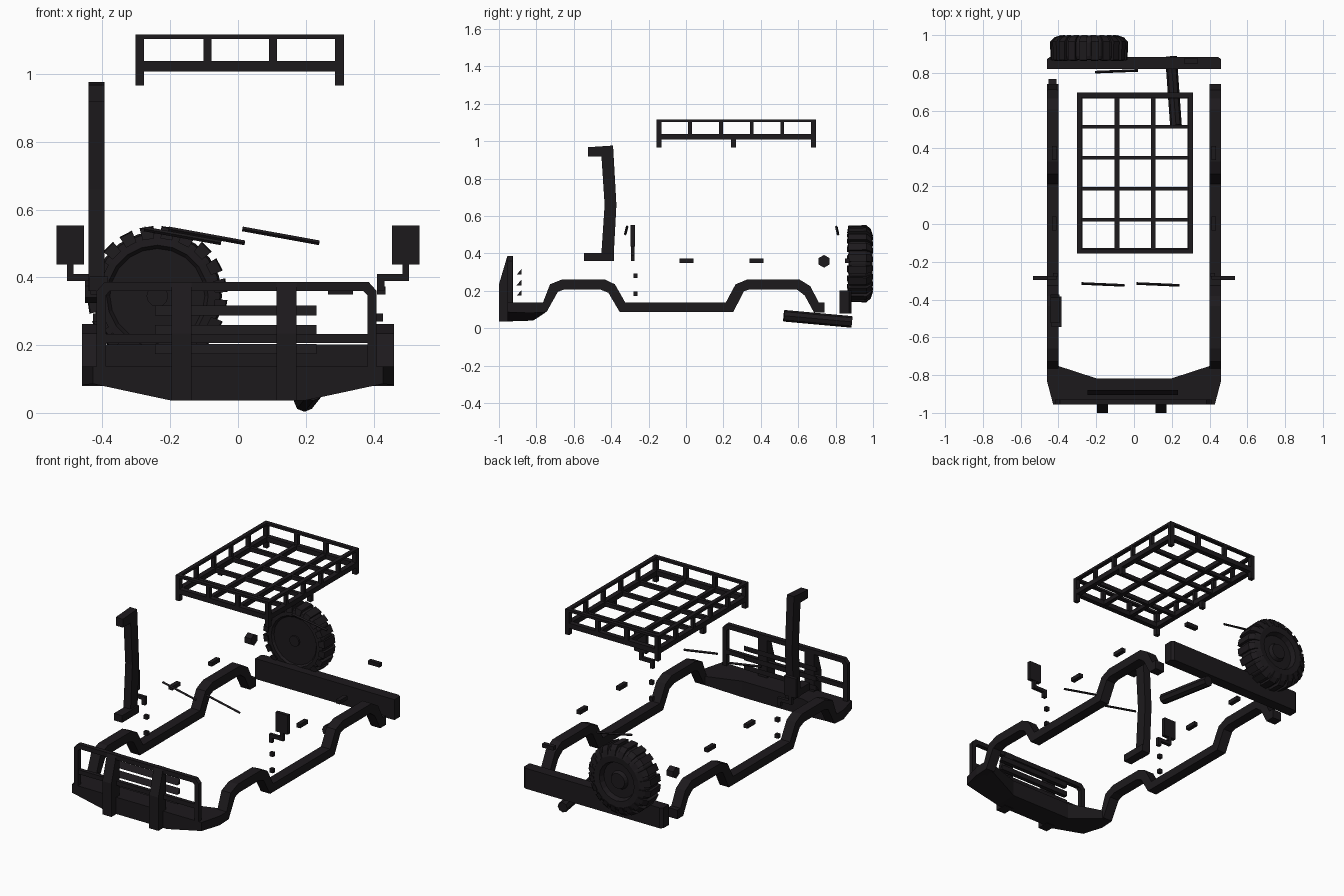
import bpy, bmesh, math
from mathutils import Vector, Matrix

mat = bpy.data.materials.new("black_trim")
mat.diffuse_color = (0.012, 0.010, 0.012, 1)


def finish(bm, name):
    bmesh.ops.recalc_face_normals(bm, faces=bm.faces)
    me = bpy.data.meshes.new(name)
    bm.to_mesh(me)
    bm.free()
    me.materials.append(mat)
    ob = bpy.data.objects.new(name, me)
    bpy.context.collection.objects.link(ob)
    return ob


def add_box(bm, x0, x1, y0, y1, z0, z1):
    m = Matrix.Translation(((x0 + x1) / 2, (y0 + y1) / 2, (z0 + z1) / 2))
    bmesh.ops.create_cube(bm, size=1, matrix=m @ Matrix.Diagonal((x1 - x0, y1 - y0, z1 - z0, 1)))


def boxes(name, *dims):
    bm = bmesh.new()
    for d in dims:
        add_box(bm, *d)
    return finish(bm, name)


def loft(name, rings, closed=False):
    bm = bmesh.new()
    vs = [[bm.verts.new(p) for p in r] for r in rings]
    n = len(vs[0])
    for a, b in zip(vs, vs[1:] + (vs[:1] if closed else [])):
        for i in range(n):
            bm.faces.new((a[i], a[(i + 1) % n], b[(i + 1) % n], b[i]))
    if not closed:
        bm.faces.new(vs[0])
        bm.faces.new(vs[-1])
    return finish(bm, name)


def prism(name, pts, axis, a, b):
    put = {"x": lambda p, t: (t, p[0], p[1]), "y": lambda p, t: (p[0], t, p[1]),
           "z": lambda p, t: (p[0], p[1], t)}[axis]
    return loft(name, [[put(p, t) for p in pts] for t in (a, b)])


def rod(name, p, q, r, sides):
    p, q = Vector(p), Vector(q)
    bm = bmesh.new()
    rot = (q - p).to_track_quat("Z", "Y").to_matrix().to_4x4()
    bmesh.ops.create_cone(bm, cap_ends=True, segments=sides, radius1=r, radius2=r,
                          depth=(q - p).length, matrix=Matrix.Translation((p + q) / 2) @ rot)
    return finish(bm, name)


# Roof rack: rails, floor grid, posts and feet
X0, X1, Y0, Y1 = -0.303, 0.313, -0.157, 0.695
bars = []
for z0, z1, w in ((1.008, 1.038, 0.03), (1.103, 1.117, 0.024)):
    bars += [(X0, X0 + w, Y0, Y1, z0, z1), (X1 - w, X1, Y0, Y1, z0, z1),
             (X0 + w, X1 - w, Y0, Y0 + w, z0, z1), (X0 + w, X1 - w, Y1 - w, Y1, z0, z1)]
xs, ys = (-0.09, 0.103), (0.022, 0.187, 0.351, 0.515)
for x in xs:
    bars.append((x - 0.012, x + 0.012, Y0 + 0.03, Y1 - 0.03, 1.01, 1.036))
    for y in (Y0, Y1 - 0.022):
        bars.append((x - 0.012, x + 0.012, y, y + 0.022, 1.038, 1.103))
for y in ys:
    bars.append((X0 + 0.03, X1 - 0.03, y - 0.01, y + 0.01, 1.011, 1.035))
    for x in (X0, X1 - 0.022):
        bars.append((x, x + 0.022, y - 0.01, y + 0.01, 1.038, 1.103))
for x in (X0, X1 - 0.026):
    for y in (Y0, Y1 - 0.026):
        bars += [(x, x + 0.026, y, y + 0.026, 0.966, 1.008), (x, x + 0.026, y, y + 0.026, 1.038, 1.103)]
    bars.append((x, x + 0.026, 0.241, 0.267, 0.966, 1.008))
boxes("roof_rack", *bars)

# Snorkel: foot, bent pillar and intake head
prism("snorkel", [(-0.455, 0.36), (-0.388, 0.36), (-0.372, 0.66), (-0.39, 0.977),
                  (-0.525, 0.968), (-0.525, 0.918), (-0.452, 0.918), (-0.435, 0.66)], "x", -0.441, -0.394)
boxes("snorkel_foot", (-0.438, -0.384, -0.546, -0.385, 0.36, 0.402))

# Fender flares joined by sills
flare = [(-0.80, 0.13), (-0.765, 0.137), (-0.727, 0.235), (-0.66, 0.262), (-0.435, 0.262), (-0.38, 0.235),
         (-0.325, 0.138), (0.213, 0.138), (0.265, 0.235), (0.33, 0.262), (0.605, 0.262), (0.665, 0.225),
         (0.71, 0.137), (0.74, 0.137), (0.74, 0.083), (0.685, 0.083), (0.635, 0.175), (0.592, 0.208),
         (0.34, 0.208), (0.31, 0.198), (0.253, 0.088), (-0.355, 0.088), (-0.415, 0.19), (-0.46, 0.208),
         (-0.65, 0.208), (-0.685, 0.195), (-0.745, 0.088), (-0.80, 0.085)]
for s, n in ((-1, "left"), (1, "right")):
    prism("fender_flares_" + n, flare, "x", s * 0.40, s * 0.461)

# Front bumper, lofted across its width
stations = [(0.461, -0.83, -0.75, 0.082), (0.428, -0.955, -0.75, 0.086),
            (0.40, -0.955, -0.752, 0.08), (0.20, -0.955, -0.817, 0.037)]
stations = [(-x, a, b, z) for x, a, b, z in stations] + stations[::-1]
loft("front_bumper", [[(x, a, z), (x, b, z + 0.004), (x, b, 0.137), (x, a, 0.137)] for x, a, b, z in stations])

# Bull bar: chamfered hoop, cross bar and two upright plates
hoop = [(-0.417, 0.135), (-0.417, 0.36), (-0.393, 0.387), (0.385, 0.387), (0.409, 0.36), (0.409, 0.135),
        (0.382, 0.135), (0.382, 0.347), (0.37, 0.36), (-0.378, 0.36), (-0.39, 0.347), (-0.39, 0.135)]
prism("bull_bar_hoop", hoop, "y", -0.955, -0.928)
boxes("bull_bar_cross", (-0.39, 0.382, -0.952, -0.93, 0.207, 0.233))
for i, x in enumerate((-0.197, 0.113)):
    prism("bull_bar_plate_%d" % i, [(-1.0, 0.036), (-1.0, 0.235), (-0.955, 0.387), (-0.926, 0.387),
                                    (-0.926, 0.036)], "x", x, x + 0.06)

# Grille slats
for i, z in enumerate((0.174, 0.23, 0.287)):
    prism("grille_slat_%d" % i, [(-0.905, z), (-0.88, z), (-0.88, z + 0.03)], "x", -0.245, 0.232)

# Rear bumper with chamfered corners
prism("rear_bumper", [(-0.461, 0.82), (0.461, 0.82), (0.461, 0.872), (0.445, 0.885),
                      (-0.445, 0.885), (-0.461, 0.872)], "z", 0.08, 0.202)

# Side details: mirrors, hinges, handles
for s, n in ((-1, "left"), (1, "right")):
    def side(name, *dims):
        boxes(name + "_" + n, *[(min(s * a, s * b), max(s * a, s * b), *r) for a, b, *r in dims])
    side("mirror", (0.455, 0.535, -0.296, -0.274, 0.438, 0.553), (0.485, 0.505, -0.295, -0.275, 0.41, 0.438),
         (0.41, 0.505, -0.295, -0.275, 0.39, 0.41), (0.41, 0.432, -0.295, -0.275, 0.36, 0.39))
    for i, z in enumerate((0.185, 0.282)):
        side("hinge_%d" % i, (0.405, 0.428, -0.281, -0.26, z - 0.012, z + 0.012))
    for i, y in enumerate((0.003, 0.377)):
        side("door_handle_%d" % i, (0.41, 0.435, y - 0.037, y + 0.037, 0.35, 0.373))
boxes("rear_door_handle", (0.265, 0.34, 0.85, 0.875, 0.35, 0.373))
rod("fuel_cap", (-0.452, 0.738, 0.358), (-0.41, 0.738, 0.358), 0.034, 6)

# Wipers
for name, p, q in (("wiper_left", (-0.277, -0.315, 0.543), (-0.05, -0.325, 0.502)),
                   ("wiper_right", (0.013, -0.315, 0.543), (0.24, -0.325, 0.502)),
                   ("rear_wiper", (-0.205, 0.804, 0.543), (0.02, 0.813, 0.502))):
    rod(name, p, q, 0.007, 4)

# Exhaust tail pipe
rod("tail_pipe", (0.222, 0.523, 0.067), (0.196, 0.886, 0.034), 0.031, 8)

# Spare wheel: lathed tyre and rim, with tread blocks around it
CX, CZ, N = -0.238, 0.345, 20


def pt(r, y, a):
    return (CX + r * math.cos(a), y, CZ + r * math.sin(a))


prof = [(0.03, 0.88), (0.14, 0.88), (0.15, 0.868), (0.185, 0.872), (0.191, 0.89), (0.191, 0.96),
        (0.175, 0.985), (0.15, 0.998), (0.115, 0.995), (0.105, 0.965), (0.055, 0.965), (0.045, 0.985), (0.03, 0.985)]
loft("spare_wheel", [[pt(r, y, 2 * math.pi * i / N) for r, y in prof] for i in range(N)], closed=True)
rod("wheel_hub", (CX, 0.87, CZ), (CX, 0.985, CZ), 0.032, 12)
tread = [(0.17, 0.862), (0.204, 0.868), (0.207, 0.965), (0.185, 0.988), (0.15, 1.0), (0.15, 0.985), (0.18, 0.95)]
for i in range(N):
    a = 2 * math.pi * (i + 0.5) / N
    loft("tread_block_%d" % i, [[pt(r, y, a + d) for r, y in tread] for d in (-0.1, 0.1)])
